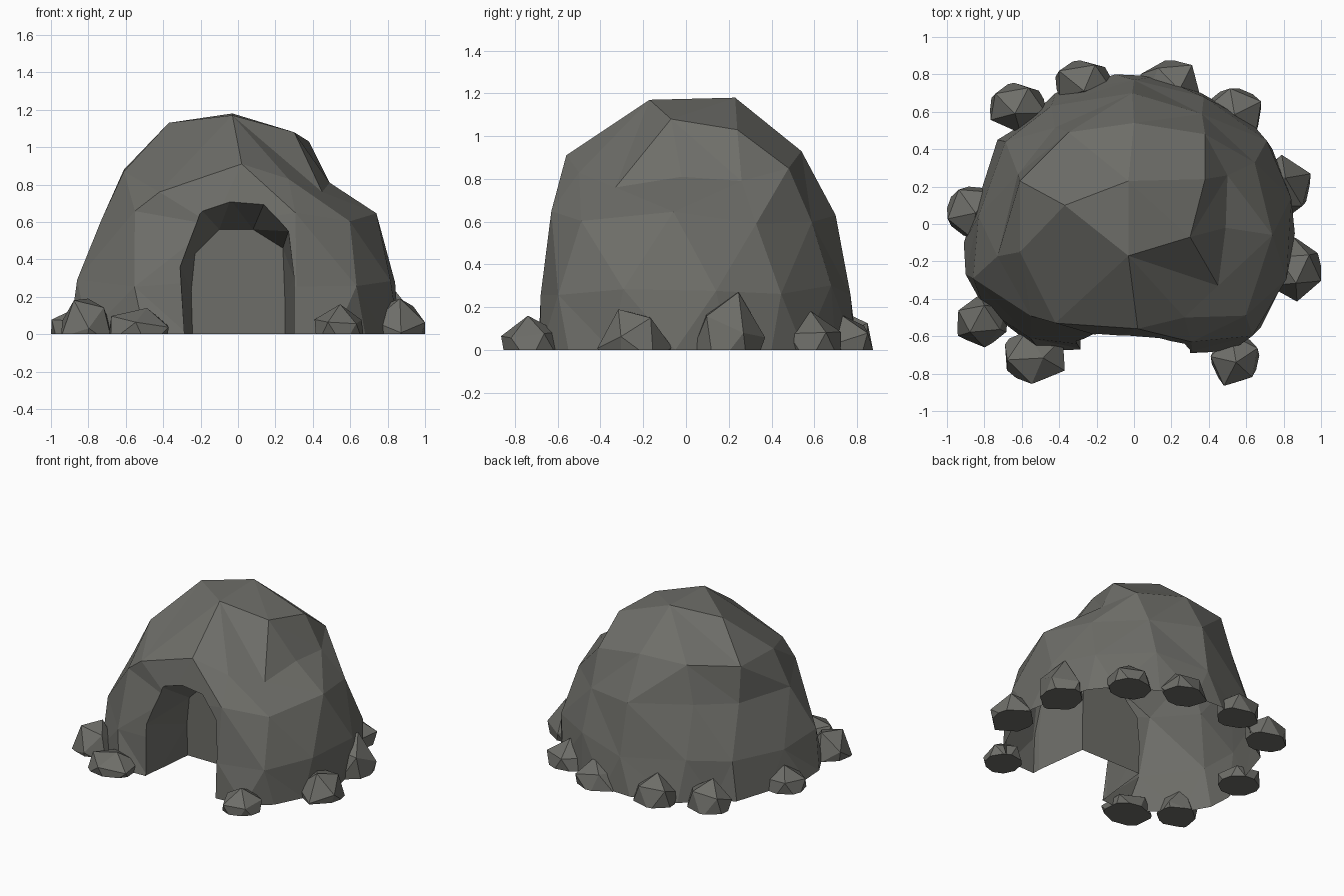
import bpy
import bmesh
import math
import random
from mathutils import Euler, Vector

random.seed(7)

default_cube = bpy.data.objects.get("Cube")
if default_cube:
    bpy.data.objects.remove(default_cube, do_unlink=True)


def make_material(name, color):
    material = bpy.data.materials.new(name)
    material.use_nodes = True
    material.diffuse_color = color
    shader = material.node_tree.nodes["Principled BSDF"]
    shader.inputs["Base Color"].default_value = color
    shader.inputs["Roughness"].default_value = 0.9
    return material


stone = make_material("grey stone", (0.155, 0.155, 0.14, 1))


def make_object(name, bm):
    bmesh.ops.recalc_face_normals(bm, faces=bm.faces)
    mesh = bpy.data.meshes.new(name)
    bm.to_mesh(mesh)
    bm.free()
    mesh.materials.append(stone)
    obj = bpy.data.objects.new(name, mesh)
    bpy.context.collection.objects.link(obj)
    return obj


# Footprint of the dome, counter-clockwise
FOOTPRINT = [Vector(p) for p in (
    (.86, -.05), (.81, .2), (.74, .4), (.62, .55), (.36, .7), (.12, .79),
    (-.1, .8), (-.42, .7), (-.6, .53), (-.73, .45), (-.81, .2), (-.91, -.1),
    (-.9, -.27), (-.8, -.45), (-.5, -.68), (-.27, -.67), (.02, -.67),
    (.3, -.69), (.52, -.68), (.68, -.55), (.78, -.35))]


def footprint_ring(count, shift, z, left, right, front, back):
    """Resample the footprint and fit it between the given limits."""
    corners = []
    for i in range(count):
        t = (i + shift) * len(FOOTPRINT) / count
        k = int(t)
        a = FOOTPRINT[k % len(FOOTPRINT)]
        corners.append(a.lerp(FOOTPRINT[(k + 1) % len(FOOTPRINT)], t - k))
    x0, x1 = min(p.x for p in corners), max(p.x for p in corners)
    y0, y1 = min(p.y for p in corners), max(p.y for p in corners)
    return [(left + (p.x - x0) / (x1 - x0) * (right - left),
             front + (p.y - y0) / (y1 - y0) * (back - front),
             z + (random.uniform(-.04, .04) if z else 0)) for p in corners]


def add_ring(bm, points):
    """Add the corners and sort them by their angle round the middle."""
    ring = [(math.atan2(p[1] - .03, p[0]) % math.tau, bm.verts.new(p))
            for p in points]
    return sorted(ring, key=lambda item: item[0])


def zip_rings(bm, low, high):
    """Join two rings of different counts with triangles."""
    i = j = 0
    n, m = len(low), len(high)
    while i < n or j < m:
        next_low = low[(i + 1) % n][0] + math.tau * ((i + 1) // n)
        next_high = high[(j + 1) % m][0] + math.tau * ((j + 1) // m)
        a, b = low[i % n][1], high[j % m][1]
        if j >= m or (i < n and next_low <= next_high):
            bm.faces.new((a, low[(i + 1) % n][1], b))
            i += 1
        else:
            bm.faces.new((a, high[(j + 1) % m][1], b))
            j += 1


# Dome of rock: uneven shoulder with a ledge, and a small crown
SHOULDER = [
    (.49, -.02, .81), (.5, .26, .79), (.38, .48, .85), (0, .54, .93),
    (-.35, .49, .92), (-.61, .23, .88), (-.61, -.15, .87),
    (-.42, -.53, .76), (.02, -.56, .91), (.27, -.5, .83), (.45, -.33, .76)]
CROWN = [
    (.38, .24, 1.03), (-.03, .23, 1.18), (-.37, .1, 1.13),
    (-.03, -.17, 1.17), (.3, -.07, 1.08)]
bm = bmesh.new()
rings = [add_ring(bm, points) for points in (
    footprint_ring(21, 0, 0, -.91, .86, -.69, .80),
    footprint_ring(13, .5, .29, -.86, .84, -.68, .77),
    footprint_ring(11, 0, .62, -.73, .74, -.63, .70),
    SHOULDER, CROWN)]
for low, high in zip(rings, rings[1:]):
    zip_rings(bm, low, high)
bm.faces.new([v for a, v in rings[0]])
bmesh.ops.triangulate(bm, faces=[bm.faces.new([v for a, v in rings[-1]])])
cave = make_object("cave_dome", bm)

# Entrance hollow: arched mouth narrowing to an inner back wall
MOUTH = [(-.28, 0), (-.31, .36), (-.20, .67), (-.04, .72),
         (.14, .70), (.27, .55), (.30, .3), (.30, 0)]
BACK = [(-.24, 0), (-.25, .23), (-.23, .43), (-.1, .56),
        (.08, .56), (.24, .46), (.25, .2), (.25, 0)]
bm = bmesh.new()
loops = []
for y, points in ((-.95, MOUTH), (-.63, MOUTH), (-.24, BACK)):
    loops.append([bm.verts.new((x, y, z if z else -.1)) for x, z in points])
for first, second in zip(loops, loops[1:]):
    for k in range(len(first)):
        n = (k + 1) % len(first)
        bm.faces.new((first[k], first[n], second[n], second[k]))
bm.faces.new(loops[0])
bm.faces.new(loops[-1])
bmesh.ops.triangulate(bm, faces=bm.faces)
cutter = make_object("entrance_cutter", bm)
cutter.hide_render = True

cut = cave.modifiers.new("entrance", "BOOLEAN")
cut.operation = "DIFFERENCE"
cut.solver = "EXACT"
cut.object = cutter
bpy.context.view_layer.update()
bm = bmesh.new()
bm.from_object(cave, bpy.context.evaluated_depsgraph_get())
# The shell is open underneath
floor = [f for f in bm.faces if all(abs(v.co.z) < 0.001 for v in f.verts)]
bmesh.ops.delete(bm, geom=floor, context="FACES")
cave.modifiers.clear()
bm.to_mesh(cave.data)
bm.free()
bpy.data.objects.remove(cutter, do_unlink=True)


# Boulders around the foot: centre x, centre y, width, depth, height
BOULDERS = [
    (-.86, .06, .28, .28, .15), (-.81, -.52, .27, .28, .19),
    (-.53, -.71, .32, .29, .14), (.54, -.73, .26, .27, .16),
    (.86, -.24, .28, .35, .19), (.80, .20, .29, .34, .27),
    (.53, .59, .30, .27, .18), (.19, .74, .32, .27, .17),
    (-.27, .74, .30, .27, .19), (-.62, .62, .30, .27, .2),
]
for number, (x, y, width, depth, height) in enumerate(BOULDERS, 1):
    bm = bmesh.new()
    bmesh.ops.create_icosphere(bm, subdivisions=1, radius=1)
    turn = Euler([random.uniform(0, math.tau) for axis in range(3)])
    for v in bm.verts:
        v.co = turn.to_matrix() @ (v.co * random.uniform(.92, 1.08))
    cut_result = bmesh.ops.bisect_plane(
        bm, geom=bm.verts[:] + bm.edges[:] + bm.faces[:],
        plane_co=(0, 0, -.05), plane_no=(0, 0, -1), clear_outer=True)
    rim = [e for e in cut_result["geom_cut"]
           if isinstance(e, bmesh.types.BMEdge)]
    bmesh.ops.edgeloop_fill(bm, edges=rim)
    # Fit the stone to its size and place it on the ground
    target = [(x - width / 2, width), (y - depth / 2, depth), (0, height)]
    for axis, (start, size) in enumerate(target):
        values = [v.co[axis] for v in bm.verts]
        low, span = min(values), max(values) - min(values)
        for v in bm.verts:
            v.co[axis] = start + (v.co[axis] - low) / span * size
    make_object(f"boulder_{number}", bm)
